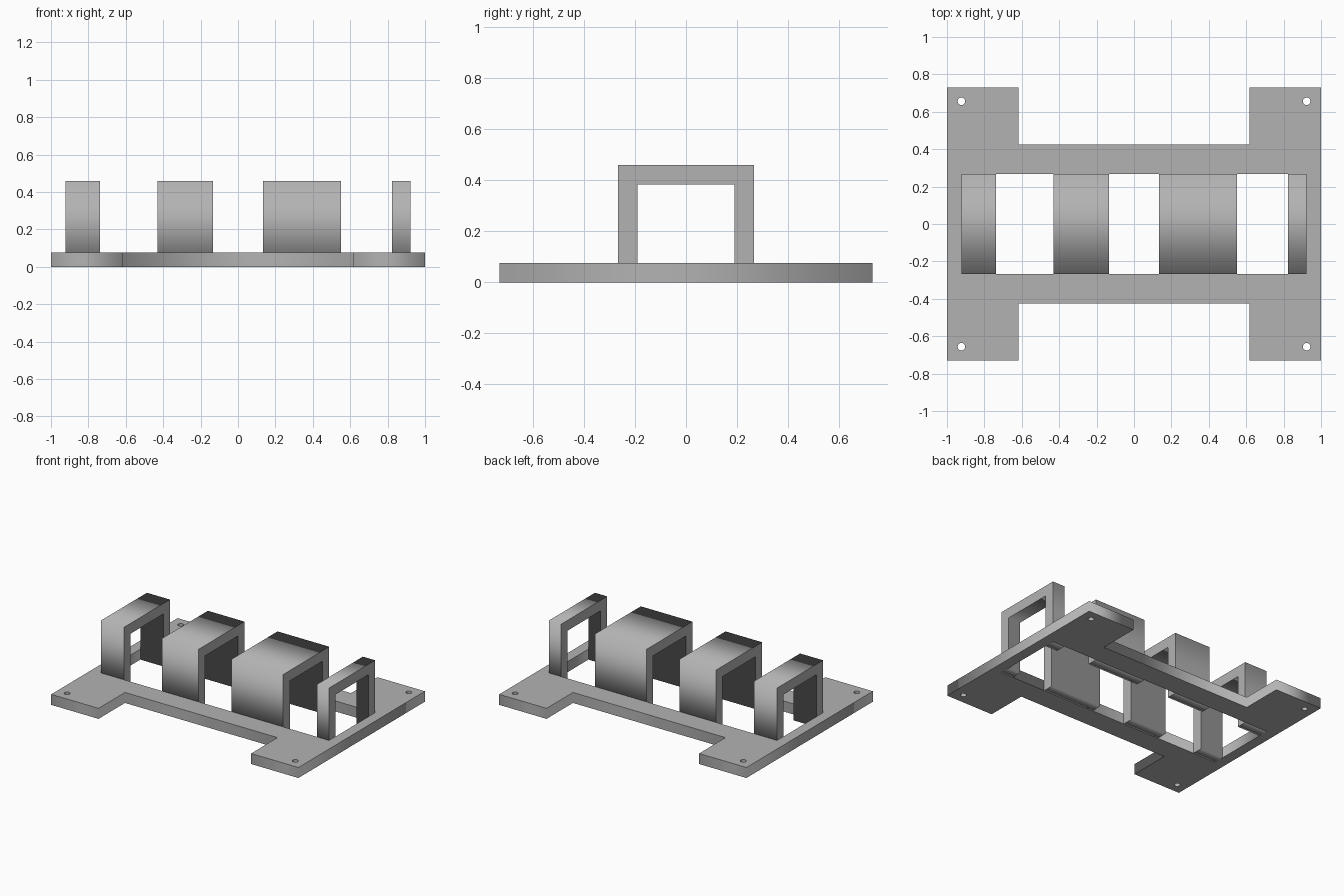
import bpy
from math import sin, cos, tau, radians

if "Cube" in bpy.data.objects:
    bpy.data.objects.remove(bpy.data.objects["Cube"], do_unlink=True)

GREY = (0.45, 0.45, 0.45, 1)
grey = bpy.data.materials.new("plain grey")
grey.use_nodes = True
grey.diffuse_color = GREY
grey.node_tree.nodes["Principled BSDF"].inputs["Base Color"].default_value = GREY


def extruded(name, loops, depth, location, rotation=(0, 0, 0)):
    """Fill flat closed loops (inner loops become holes) and extrude them."""
    curve = bpy.data.curves.new(name, "CURVE")
    curve.dimensions = "2D"
    curve.fill_mode = "BOTH"
    curve.extrude = depth / 2
    for loop in loops:
        spline = curve.splines.new("POLY")
        spline.points.add(len(loop) - 1)
        for point, (x, y) in zip(spline.points, loop):
            point.co = (x, y, 0, 1)
        spline.use_cyclic_u = True
    curve.materials.append(grey)
    obj = bpy.data.objects.new(name, curve)
    bpy.context.collection.objects.link(obj)
    obj.location = location
    obj.rotation_euler = rotation
    bpy.ops.object.select_all(action="DESELECT")
    obj.select_set(True)
    bpy.context.view_layer.objects.active = obj
    bpy.ops.object.convert(target="MESH")
    return obj


def circle(cx, cy, radius, sides=32):
    return [(cx + radius * cos(tau * i / sides), cy + radius * sin(tau * i / sides))
            for i in range(sides)]


THICK = 0.077
FOOT_X, FOOT_Y, BAR_Y = 0.617, 0.73, 0.425
OPEN_X, OPEN_Y = 0.923, 0.266

# Base plate: four corner feet, a central opening and four screw holes
right_half = [(FOOT_X, -BAR_Y), (FOOT_X, -FOOT_Y), (1, -FOOT_Y),
              (1, FOOT_Y), (FOOT_X, FOOT_Y), (FOOT_X, BAR_Y)]
outline = right_half + [(-x, y) for x, y in reversed(right_half)]
opening = [(-OPEN_X, -OPEN_Y), (OPEN_X, -OPEN_Y), (OPEN_X, OPEN_Y), (-OPEN_X, OPEN_Y)]
holes = [circle(sx * 0.923, sy * 0.656, 0.02) for sx in (-1, 1) for sy in (-1, 1)]
extruded("base_plate", [outline, opening] + holes, THICK, (0, 0, THICK / 2))

# Arches: legs drop through the opening to the underside of the plate
TOP, WALL = 0.46, 0.076
inner = OPEN_Y - WALL
arch = [(-OPEN_Y, 0), (-OPEN_Y, TOP), (OPEN_Y, TOP), (OPEN_Y, 0),
        (inner, 0), (inner, TOP - WALL), (-inner, TOP - WALL), (-inner, 0)]
spans = {"end_arch_medium": (-OPEN_X, -0.737), "middle_arch": (-0.43, -0.134),
         "wide_arch": (0.134, 0.552), "end_arch_thin": (0.824, OPEN_X)}
for name, (x0, x1) in spans.items():
    extruded(name, [arch], x1 - x0, ((x0 + x1) / 2, 0, 0), (radians(90), 0, radians(90)))
